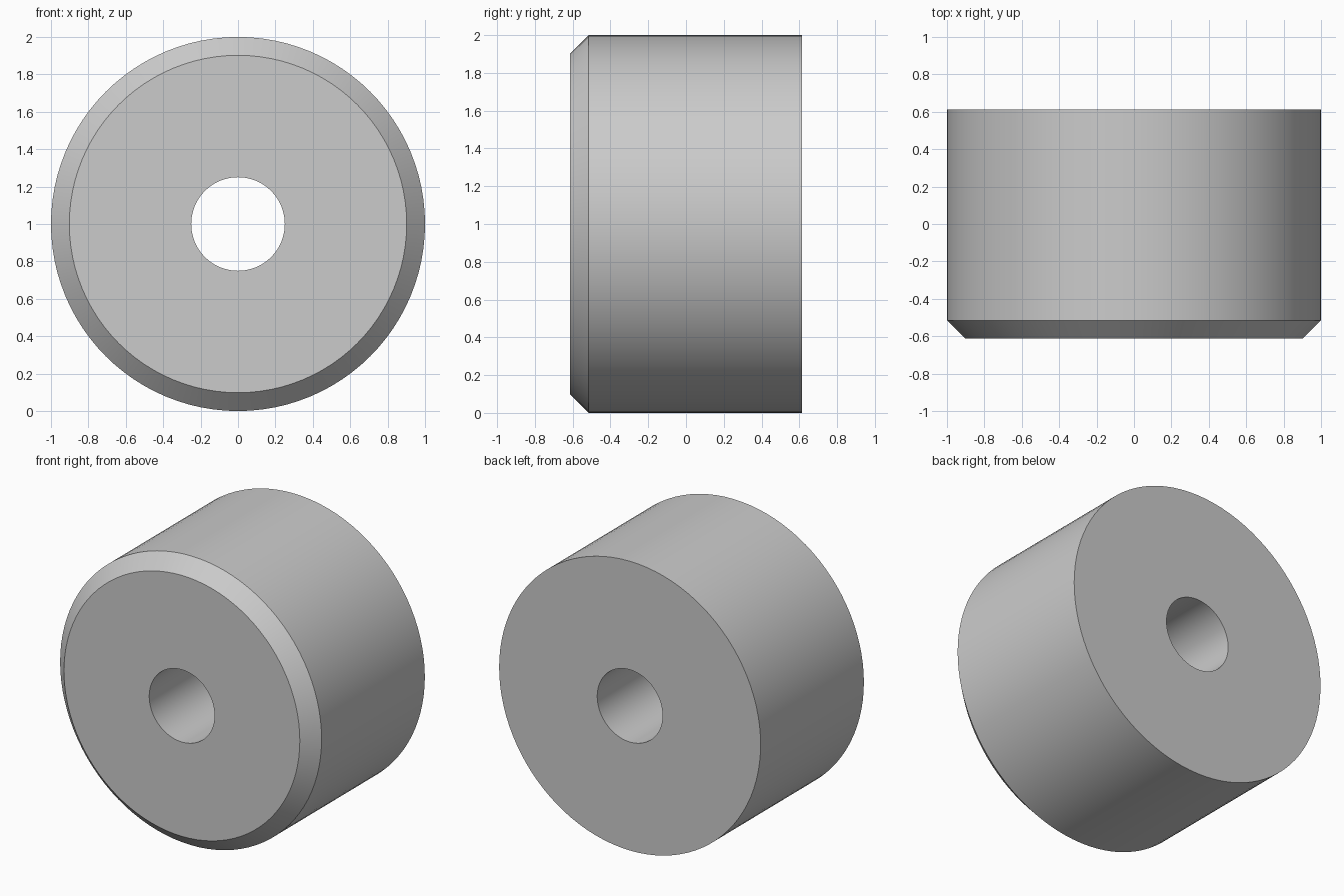
import bpy
import bmesh
import math

if "Cube" in bpy.data.objects:
    bpy.data.objects.remove(bpy.data.objects["Cube"])

SEGMENTS = 96

# Closed (radius, y) profile: bore, chamfered front rim, outer wall, flat back
PROFILE = [(0.25, -0.613), (0.902, -0.613), (1.0, -0.515), (1.0, 0.613), (0.25, 0.613)]


def lathe(name, profile, centre_z):
    """Revolve a closed profile around the y axis."""
    bm = bmesh.new()
    rings = []
    for i in range(SEGMENTS):
        a = 2 * math.pi * i / SEGMENTS
        rings.append([bm.verts.new((r * math.cos(a), y, centre_z + r * math.sin(a)))
                      for r, y in profile])
    n = len(profile)
    for i in range(SEGMENTS):
        r0, r1 = rings[i], rings[(i + 1) % SEGMENTS]
        for j in range(n):
            k = (j + 1) % n
            bm.faces.new((r0[j], r0[k], r1[k], r1[j]))
    bmesh.ops.recalc_face_normals(bm, faces=bm.faces)
    mesh = bpy.data.meshes.new(name)
    bm.to_mesh(mesh)
    bm.free()
    obj = bpy.data.objects.new(name, mesh)
    bpy.context.collection.objects.link(obj)
    return obj


# Thick roller with a through bore and one bevelled rim
roller = lathe("roller", PROFILE, 1.0)
bpy.context.view_layer.objects.active = roller
roller.select_set(True)
bpy.ops.object.shade_smooth_by_angle(angle=math.radians(30))
